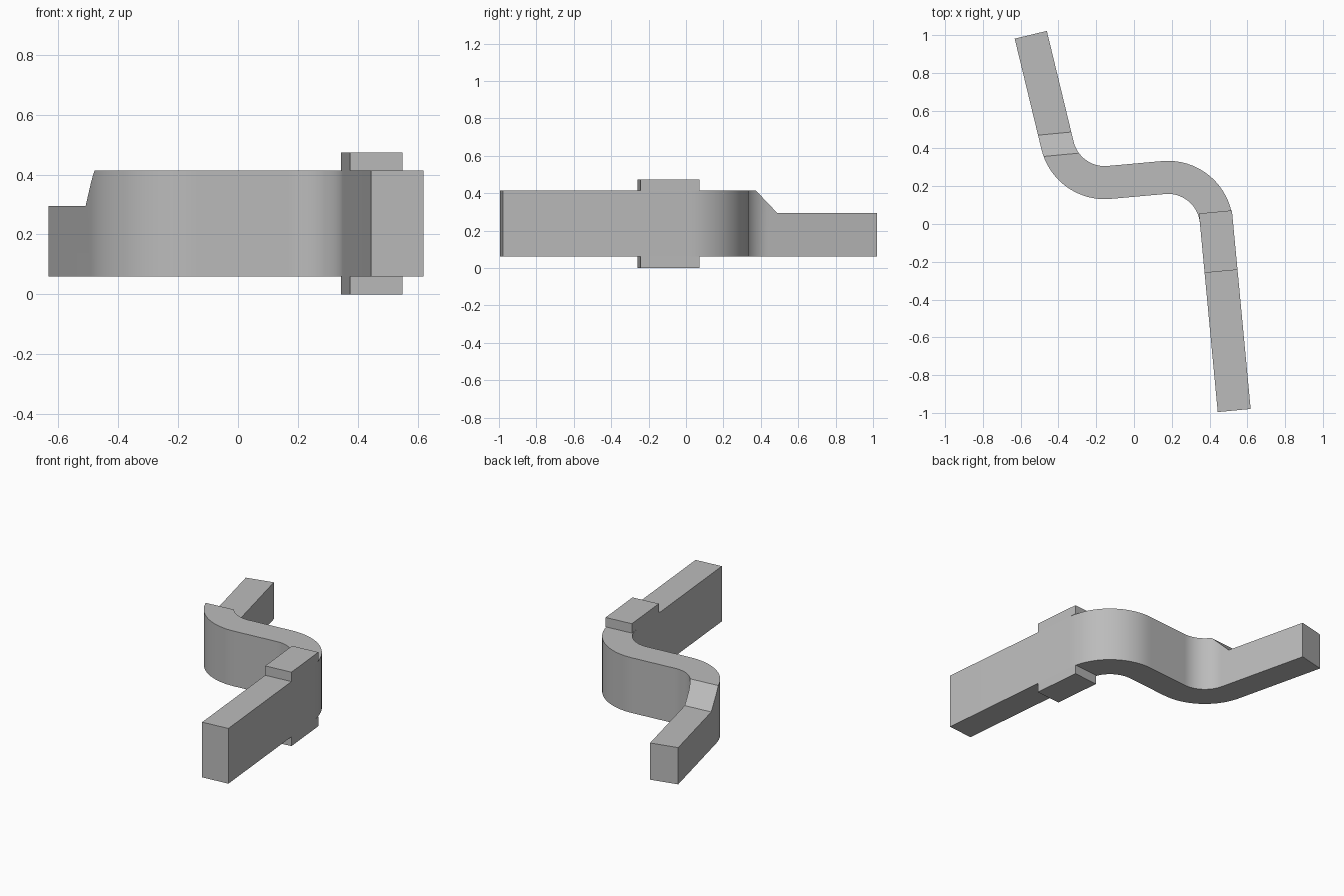
import bpy, bmesh, math
from mathutils import Vector, Matrix

cube = bpy.data.objects.get("Cube")
if cube:
    bpy.data.objects.remove(cube, do_unlink=True)

WIDTH = 0.175
BOTTOM, TOP, LOW_TOP, PAD = 0.06, 0.413, 0.295, 0.06
FRONT_TILT, BACK_TILT = math.radians(5.4), math.radians(13.6)
RADIUS = 0.257
FRAME = Matrix.Rotation(FRONT_TILT, 4, 'Z')

grey = bpy.data.materials.new("plain grey")
grey.use_nodes = True
grey.diffuse_color = (0.5, 0.5, 0.5, 1)
grey.node_tree.nodes["Principled BSDF"].inputs["Base Color"].default_value = (0.5, 0.5, 0.5, 1)


def prism(name, outline, rise):
    """Extrude a closed outline of 3D points along a vector."""
    bm = bmesh.new()
    face = bm.faces.new([bm.verts.new(p) for p in outline])
    top = bmesh.ops.extrude_face_region(bm, geom=[face])
    verts = [v for v in top["geom"] if isinstance(v, bmesh.types.BMVert)]
    bmesh.ops.translate(bm, verts=verts, vec=rise)
    bmesh.ops.recalc_face_normals(bm, faces=bm.faces)
    mesh = bpy.data.meshes.new(name)
    bm.to_mesh(mesh)
    bm.free()
    mesh.materials.append(grey)
    obj = bpy.data.objects.new(name, mesh)
    bpy.context.collection.objects.link(obj)
    return obj


def bend(centre, start, end, steps=20):
    """Centre-line points and side directions round one bend."""
    side = 1 if end > start else -1
    for i in range(steps + 1):
        a = start + (end - start) * i / steps
        out = Vector((math.cos(a), math.sin(a), 0))
        yield Vector((*centre, BOTTOM)) + out * RADIUS, out * side


# Centre line: straight front arm, two bends, straight back arm
right_angle = math.pi / 2
path = list(bend((0.18, -0.01), FRONT_TILT, FRONT_TILT + right_angle))
path += list(bend((-0.155, 0.476), FRONT_TILT - right_angle, BACK_TILT - math.pi))
ahead = Vector((math.sin(FRONT_TILT), -math.cos(FRONT_TILT), 0))
behind = Vector((-math.sin(BACK_TILT), math.cos(BACK_TILT), 0))
path.insert(0, (path[0][0] + ahead * 1.006, path[0][1]))
path.append((path[-1][0] + behind * 0.603, path[-1][1]))

# Bent bar
half = WIDTH / 2
outline = [p + n * half for p, n in path] + [p - n * half for p, n in reversed(path)]
bar = prism("bent_bar", outline, Vector((0, 0, TOP - BOTTOM)))

# Ramp and lowered back arm, cut from the top
profile = [(0.401, TOP), (0.516, LOW_TOP), (1.3, LOW_TOP), (1.3, 0.6), (0.401, 0.6)]
cutter = prism("back_arm_cutter", [Vector((-1.2, v, z)) for v, z in profile], Vector((1.8, 0, 0)))
cutter.data.transform(FRAME)
cut = bar.modifiers.new("lower back arm", 'BOOLEAN')
cut.operation = 'DIFFERENCE'
cut.solver = 'EXACT'
cut.object = cutter
bpy.context.view_layer.objects.active = bar
bpy.ops.object.modifier_apply(modifier=cut.name)
bpy.data.objects.remove(cutter, do_unlink=True)

# Raised pads above and below the front arm
middle = (FRAME.inverted() @ path[1][0]).x
for name, z in (("upper_pad", TOP), ("lower_pad", 0)):
    corners = [(-half, -0.293), (half, -0.293), (half, 0.023), (-half, 0.023)]
    pad = prism(name, [Vector((middle + u, v, z)) for u, v in corners], Vector((0, 0, PAD)))
    pad.data.transform(FRAME)

# Smooth bends, crisp edges
bpy.ops.object.select_all(action='DESELECT')
bar.select_set(True)
bpy.context.view_layer.objects.active = bar
bpy.ops.object.shade_smooth_by_angle(angle=math.radians(30))
